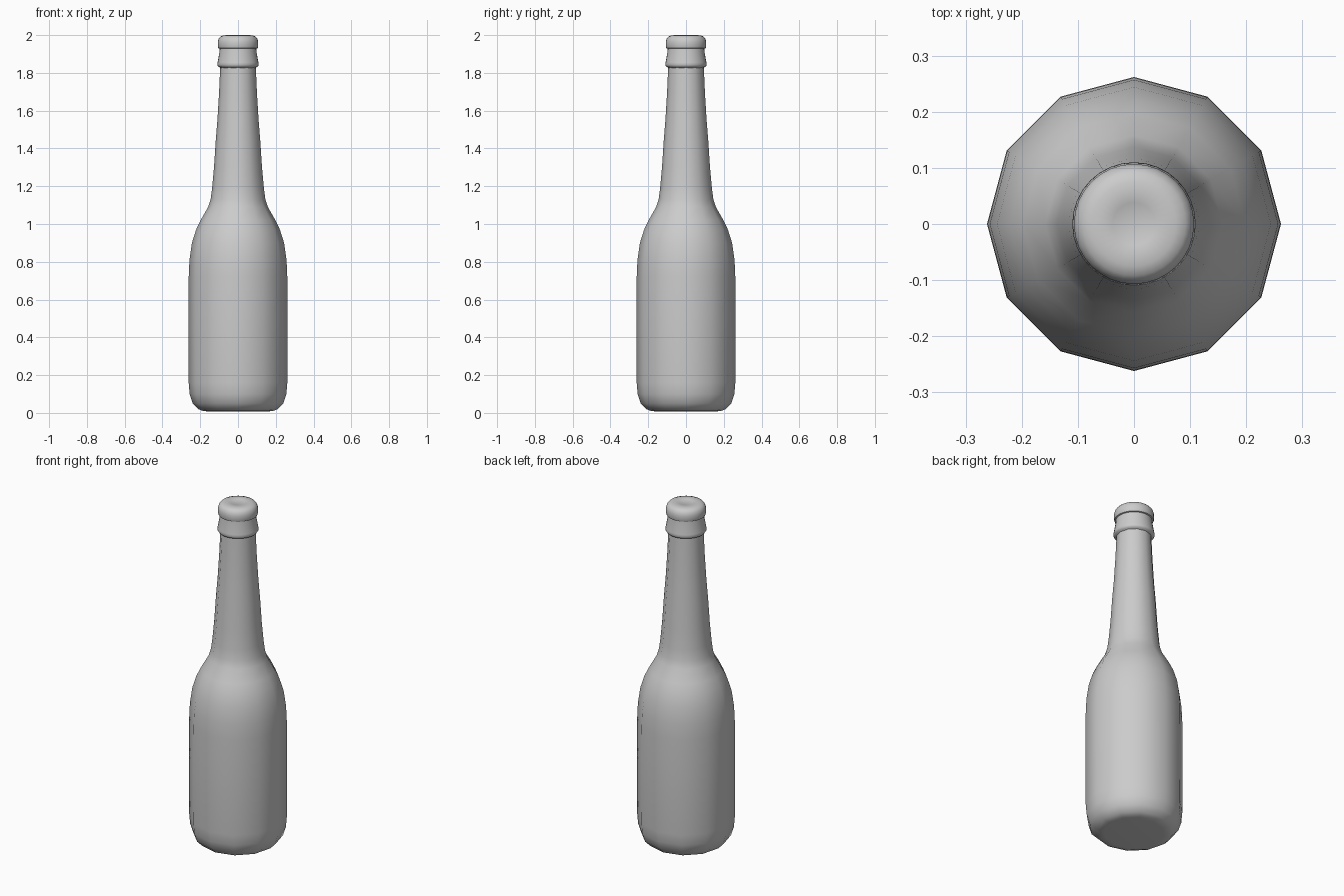
import bpy, bmesh, math

if "Cube" in bpy.data.objects:
    bpy.data.objects.remove(bpy.data.objects["Cube"])


def lathe(name, profile, sides, angle=40):
    """Revolve (radius, z) points about z; a zero radius closes an end."""
    bm = bmesh.new()
    rings = []
    for r, z in profile:
        if r == 0:
            rings.append([bm.verts.new((0, 0, z))])
        else:
            rings.append([bm.verts.new((r * math.cos(math.tau * i / sides),
                                        r * math.sin(math.tau * i / sides), z))
                          for i in range(sides)])
    for a, b in zip(rings, rings[1:]):
        for i in range(sides):
            j = (i + 1) % sides
            if len(a) == 1:
                bm.faces.new((a[0], b[j], b[i]))
            elif len(b) == 1:
                bm.faces.new((a[i], a[j], b[0]))
            else:
                bm.faces.new((a[i], a[j], b[j], b[i]))
    bmesh.ops.recalc_face_normals(bm, faces=bm.faces)
    mesh = bpy.data.meshes.new(name)
    bm.to_mesh(mesh)
    bm.free()
    obj = bpy.data.objects.new(name, mesh)
    bpy.context.collection.objects.link(obj)
    bpy.ops.object.select_all(action='DESELECT')
    obj.select_set(True)
    bpy.context.view_layer.objects.active = obj
    bpy.ops.object.shade_smooth_by_angle(angle=math.radians(angle))
    return obj


# Twelve-sided glass body, shoulder and tapering neck
lathe("bottle_body", [
    (0, 0.012), (0.16, 0.008), (0.185, 0.01), (0.21, 0.02), (0.24, 0.05),
    (0.256, 0.10), (0.261, 0.16), (0.262, 0.50), (0.261, 0.72),
    (0.257, 0.81), (0.244, 0.90), (0.222, 0.97), (0.198, 1.02),
    (0.158, 1.09), (0.145, 1.13), (0.137, 1.19), (0.127, 1.30),
    (0.118, 1.44), (0.109, 1.55), (0.100, 1.70), (0.094, 1.84)], 12, 50)

# Rounder flared collar below the mouth
lathe("neck_collar", [
    (0.088, 1.825), (0.104, 1.832), (0.110, 1.842), (0.108, 1.855),
    (0.098, 1.91), (0.096, 1.94)], 32)

# Rounded closed lip
lathe("bottle_lip", [
    (0.094, 1.928), (0.104, 1.931), (0.107, 1.94), (0.107, 1.965),
    (0.102, 1.982), (0.092, 1.993), (0.075, 1.999), (0.042, 2.0),
    (0.038, 1.998), (0, 1.998)], 32, 50)
